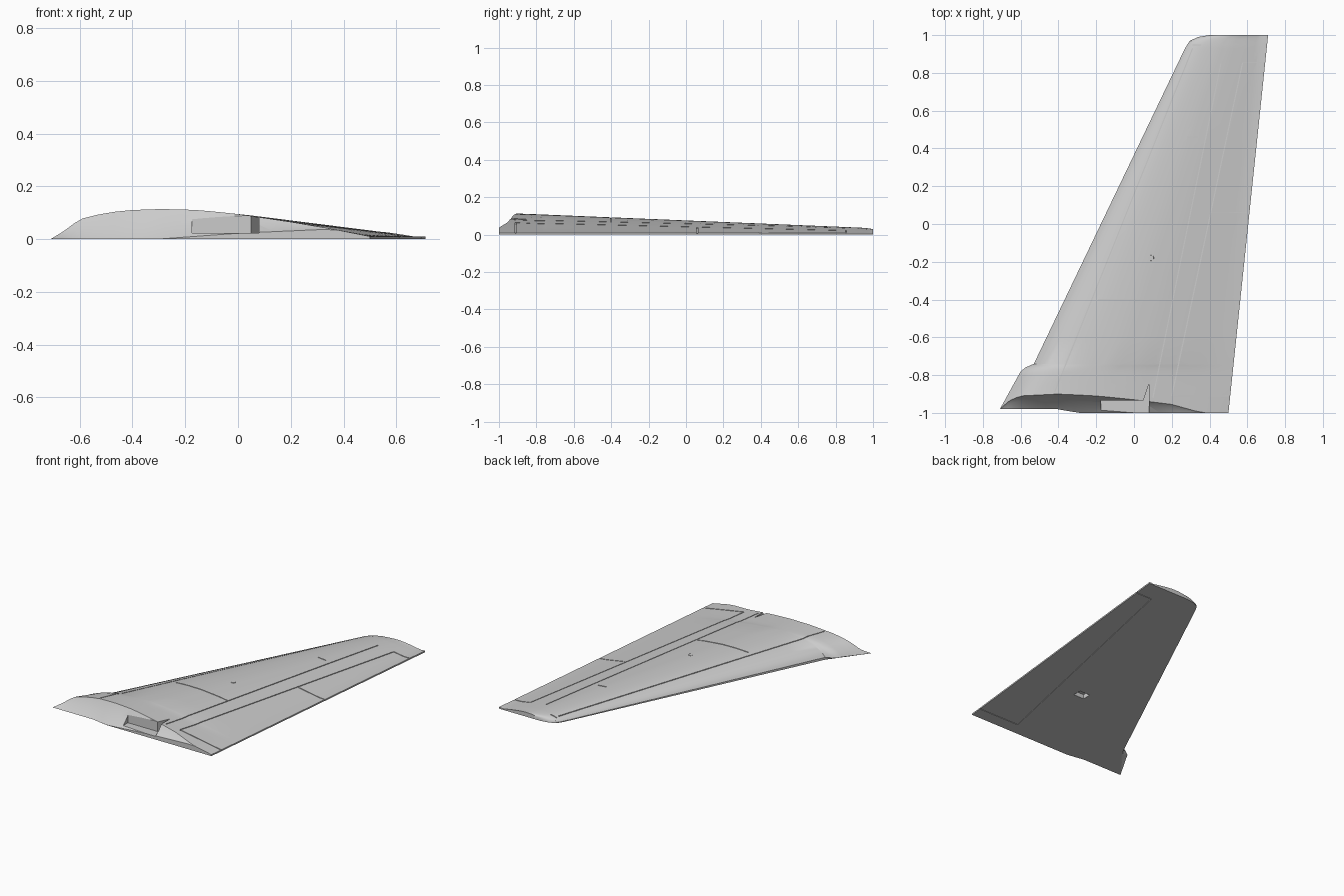
import bpy, bmesh, math
from mathutils import Vector
from mathutils.bvhtree import BVHTree

cube = bpy.data.objects.get("Cube")
if cube:
    bpy.data.objects.remove(cube, do_unlink=True)

grey = bpy.data.materials.new("wing_grey")
grey.use_nodes = True
grey.diffuse_color = (0.6, 0.6, 0.6, 1)
grey.node_tree.nodes["Principled BSDF"].inputs["Base Color"].default_value = (0.6, 0.6, 0.6, 1)


def table(points, v):
    """Piecewise linear lookup."""
    if v <= points[0][0]:
        return points[0][1]
    for (a, p), (b, q) in zip(points, points[1:]):
        if v <= b:
            return p + (q - p) * (v - a) / (b - a)
    return points[-1][1]


def finish(bm, name, material=grey):
    mesh = bpy.data.meshes.new(name)
    bm.to_mesh(mesh)
    ob = bpy.data.objects.new(name, mesh)
    bpy.context.collection.objects.link(ob)
    mesh.materials.append(material)
    return ob


# Outline and section shapes
LEAD = [(-0.98, -0.71), (-0.78, -0.6), (-0.76, -0.575), (-0.74, -0.53), (0.93, 0.27),
        (0.97, 0.295), (0.99, 0.34), (1, 0.4)]
SECTION = [(0, 0.15), (0.02, 0.38), (0.05, 0.57), (0.1, 0.77), (0.15, 0.89), (0.2, 0.955),
           (0.28, 1), (0.4, 0.98), (0.54, 0.85), (0.72, 0.57), (0.9, 0.25), (1, 0.09)]
EDGE_Y = [(-0.71, -0.98), (-0.66, -0.935), (-0.6, -0.91), (-0.4, -0.9), (-0.2, -0.91),
          (0, -0.93), (0.2, -0.955), (0.36, -1)]
EDGE_Z = [(-0.71, 0), (-0.66, 0.03), (-0.6, 0.075), (-0.5, 0.1), (-0.4, 0.11), (-0.3, 0.114),
          (-0.15, 0.11), (0, 0.095), (0.2, 0.065), (0.36, 0.038), (0.5, 0.01)]
LOW_Z = [(-0.3, 0), (0, 0.022), (0.36, 0.038)]
BASE_Y = [(-0.4, -0.98), (-0.3, -1)]
COLS = [0, 0.01, 0.02, 0.035, 0.05, 0.075] + [0.1 + 0.05 * i for i in range(19)]


def trail(y):
    return 0.5 + 0.105 * (y + 1)


def main_row(y):
    """Top and bottom points of one section."""
    lead, end = table(LEAD, y), trail(y)
    low = max(lead, -0.53 + 0.75 * (y + 0.74)) if y < -0.74 else lead
    high = 0.114 - 0.0414 * (y + 0.91)
    if y > 0.93:
        high *= 1 - 0.15 * ((y - 0.93) / 0.07) ** 2
    top = []
    for t in COLS:
        z = table(SECTION, t) * high
        if t > 0.9:
            z = max(z, 0.01)
        top.append(Vector((lead + (end - lead) * t, y, z)))
    return top, [Vector((low + (end - low) * t, y, 0)) for t in COLS]


# Root rows: skin edge, fillet and lower sill
edge, fillet, sill, base = [], [], [], []
for t in COLS:
    x = -0.71 + 1.21 * t
    e = Vector((x, table(EDGE_Y, x), table(EDGE_Z, x)))
    s = Vector((x, table(BASE_Y, x), min(table(LOW_Z, x), e.z)))
    edge.append(e)
    sill.append(s)
    fillet.append(Vector((x, e.y + 0.36 * (s.y - e.y), (e.z + s.z) / 2)))
    base.append(Vector((x, s.y, 0)))

ys = [-0.8, -0.78, -0.77, -0.76, -0.75, -0.74] + [-0.6 + 0.17 * i for i in range(9)]
ys += [0.93, 0.95, 0.97, 0.98, 0.99, 1]
rows = [main_row(y) for y in ys]
first_top, first_low = rows[0]
blend = [([e.lerp(a, k) for e, a in zip(edge, first_top)],
          [e.lerp(a, k) for e, a in zip(base, first_low)]) for k in (0, 0.33, 0.66)]
rows = blend + rows

bm = bmesh.new()
loops = [[bm.verts.new(p) for p in top + low[::-1]] for top, low in rows]
n = len(COLS)
for a, b in zip(loops, loops[1:]):
    for i in range(2 * n):
        j = (i + 1) % (2 * n)
        bm.faces.new((a[i], a[j], b[j], b[i]))
strips = [loops[0][:n], [bm.verts.new(p) for p in fillet],
          [bm.verts.new(p) for p in sill], loops[0][n:][::-1]]
strip_pairs = list(zip(strips, strips[1:])) + [(loops[-1][:n], loops[-1][n:][::-1])]
for a, b in strip_pairs:
    for i in range(n - 1):
        bm.faces.new((a[i], a[i + 1], b[i + 1], b[i]))
# Close the ends of the root strips
for i in (0, n - 1):
    bm.faces.new([s[i] for s in strips])
bmesh.ops.remove_doubles(bm, verts=bm.verts, dist=0.0004)
bmesh.ops.dissolve_degenerate(bm, edges=bm.edges, dist=0.0002)
bmesh.ops.recalc_face_normals(bm, faces=bm.faces)
skin = BVHTree.FromBMesh(bm)
wing = finish(bm, "wing")


def height(x, y):
    hit = skin.ray_cast(Vector((x, y, 1)), Vector((0, 0, -1)))[0]
    return hit.z if hit else 0.01


def groove(bm, start, end, top=True, width=0.006, depth=0.006):
    """Thin bar that follows the skin between two plan points."""
    a, b = Vector(start), Vector(end)
    side = (b - a).normalized().orthogonal() * width / 2
    count = max(2, int((b - a).length / 0.06))
    rings = []
    for i in range(count + 1):
        p = a.lerp(b, i / count)
        if top:
            h = height(*p)
            z0, z1 = h - min(depth, 0.4 * h), h + 0.01
        else:
            z0, z1 = -0.01, 0.003
        l, r = p + side, p - side
        rings.append([bm.verts.new((q.x, q.y, z)) for q, z in ((l, z0), (r, z0), (r, z1), (l, z1))])
    for p, q in zip(rings, rings[1:]):
        for i in range(4):
            bm.faces.new((p[i], p[(i + 1) % 4], q[(i + 1) % 4], q[i]))
    bm.faces.new(rings[0])
    bm.faces.new(rings[-1])


def prism(bm, outline, z0, z1):
    low = [bm.verts.new((x, y, z0)) for x, y in outline]
    high = [bm.verts.new((x, y, z1)) for x, y in outline]
    bm.faces.new(low)
    bm.faces.new(high)
    for i in range(len(low)):
        j = (i + 1) % len(low)
        bm.faces.new((low[i], low[j], high[j], high[i]))


def cut(build):
    """Carve a helper shape out of the wing."""
    bm = bmesh.new()
    build(bm)
    bmesh.ops.recalc_face_normals(bm, faces=bm.faces)
    tool = finish(bm, "cutter")
    tool.hide_render = True
    mod = wing.modifiers.new("cut", "BOOLEAN")
    mod.operation, mod.solver, mod.object = "DIFFERENCE", "EXACT", tool
    mod.use_self = True
    bpy.ops.object.modifier_apply(modifier=mod.name)
    bpy.data.objects.remove(tool, do_unlink=True)


bpy.ops.object.select_all(action="DESELECT")
wing.select_set(True)
bpy.context.view_layer.objects.active = wing

# Root notch with its pointed slot, and the pocket below
cut(lambda b: prism(b, [(-0.175, -1.1), (0.08, -1.1), (0.08, -0.845), (0.05, -0.935),
                        (-0.175, -0.935)], 0.022, 0.2))
cut(lambda b: prism(b, [(0.09, -0.39), (0.17, -0.39), (0.17, -0.33), (0.09, -0.33)], -0.02, 0.03))

# Control surface gaps, spar seams and rib seams
INNER, OUTER = (0.2, -0.91), (0.575, 0.855)
GAPS = [(INNER, OUTER), (INNER, (0.53, -0.91)), (OUTER, (0.72, 0.855))]
SEAMS = [((-0.42, -0.89), (0.31, 0.93)), ((0.1, -0.92), (0.46, 0.85)),
         ((-0.19, -0.4), (0.2, -0.4)), ((0.415, 0.06), (0.63, 0.06)),
         ((0.28, 0.46), (0.34, 0.46)), ((0.31, 0.948), (0.355, 0.948))]


def top_lines(b):
    for line in GAPS + SEAMS:
        groove(b, *line)


def bottom_lines(b):
    for line in GAPS:
        groove(b, *line, top=False, width=0.004)


cut(top_lines)
cut(bottom_lines)
bpy.ops.object.shade_smooth_by_angle(angle=math.radians(28))

# Round filler cap on the upper skin
bm = bmesh.new()
bmesh.ops.create_cone(bm, cap_ends=True, segments=16, radius1=0.016, radius2=0.014, depth=0.006)
bmesh.ops.translate(bm, verts=bm.verts, vec=(0.09, -0.18, height(0.09, -0.18)))
finish(bm, "filler_cap")
